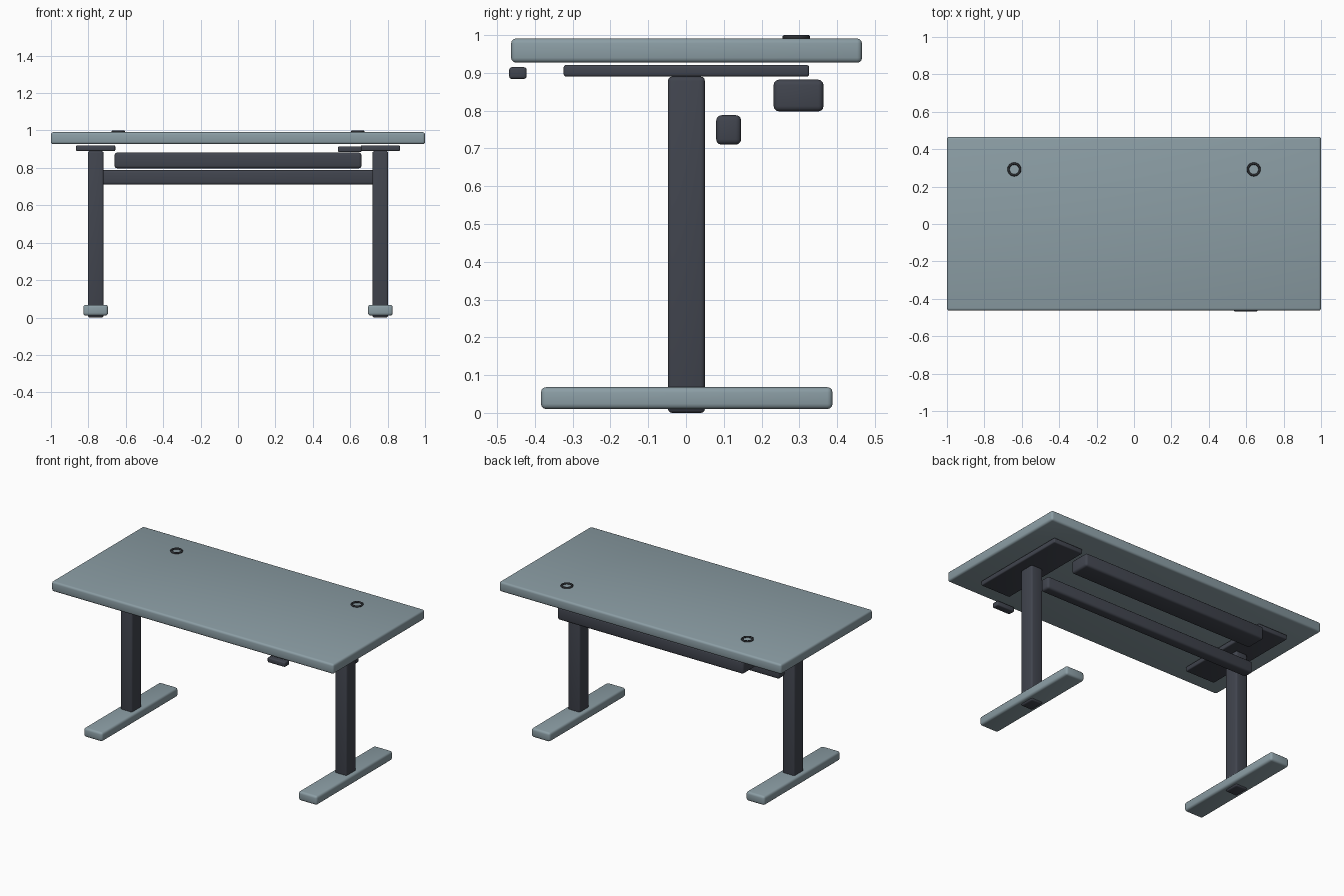
import bpy
import math

cube = bpy.data.objects.get("Cube")
if cube:
    bpy.data.objects.remove(cube, do_unlink=True)


def make_material(name, rgb):
    mat = bpy.data.materials.new(name)
    mat.use_nodes = True
    color = (*rgb, 1)
    mat.diffuse_color = color
    mat.node_tree.nodes["Principled BSDF"].inputs["Base Color"].default_value = color
    return mat


blue_grey = make_material("blue grey", (0.26, 0.34, 0.375))
charcoal = make_material("charcoal", (0.053, 0.059, 0.077))
near_black = make_material("near black", (0.025, 0.027, 0.032))


def rounded_box(name, x, y, z, mat, bevel):
    """Box from (min, max) ranges on each axis, with rounded edges."""
    spans = (x, y, z)
    bpy.ops.mesh.primitive_cube_add(size=1, location=[(a + b) / 2 for a, b in spans])
    obj = bpy.context.object
    obj.name = name
    obj.scale = [b - a for a, b in spans]
    bpy.ops.object.transform_apply(location=False, rotation=False, scale=True)
    obj.data.materials.append(mat)
    mod = obj.modifiers.new("rounded edges", "BEVEL")
    mod.width = bevel
    mod.segments = 3
    bpy.ops.object.modifier_apply(modifier=mod.name)
    bpy.ops.object.shade_smooth_by_angle(angle=math.radians(35))
    return obj


# Tabletop
rounded_box("tabletop", (-1, 1), (-0.463, 0.466), (0.927, 0.991), blue_grey, 0.013)

# Legs, feet, support plates and cable rings on both sides
for side, s in (("left", 1), ("right", -1)):
    cx = 0.761 * s

    def around(half):
        return (cx - half, cx + half)

    rounded_box(side + "_leg", around(0.042), (-0.048, 0.05), (0, 0.89), charcoal, 0.011)
    rounded_box(side + "_foot", around(0.066), (-0.384, 0.388), (0.01, 0.068), blue_grey, 0.014)
    rounded_box(side + "_support_plate", around(0.105), (-0.324, 0.326), (0.89, 0.921), charcoal, 0.007)
    bpy.ops.mesh.primitive_torus_add(major_radius=0.031, minor_radius=0.006, major_segments=32,
                                     minor_segments=10, location=(0.64 * s, 0.292, 0.994))
    ring = bpy.context.object
    ring.name = side + "_cable_ring"
    ring.data.materials.append(near_black)
    bpy.ops.object.shade_smooth_by_angle(angle=math.radians(60))

# Crossbar and cable tray behind the legs
rounded_box("crossbar", (-0.761, 0.761), (0.08, 0.146), (0.71, 0.788), charcoal, 0.014)
rounded_box("cable_tray", (-0.66, 0.66), (0.232, 0.364), (0.798, 0.882), charcoal, 0.014)

# Height control under the front edge
rounded_box("height_control", (0.535, 0.66), (-0.468, -0.422), (0.884, 0.915), charcoal, 0.007)
